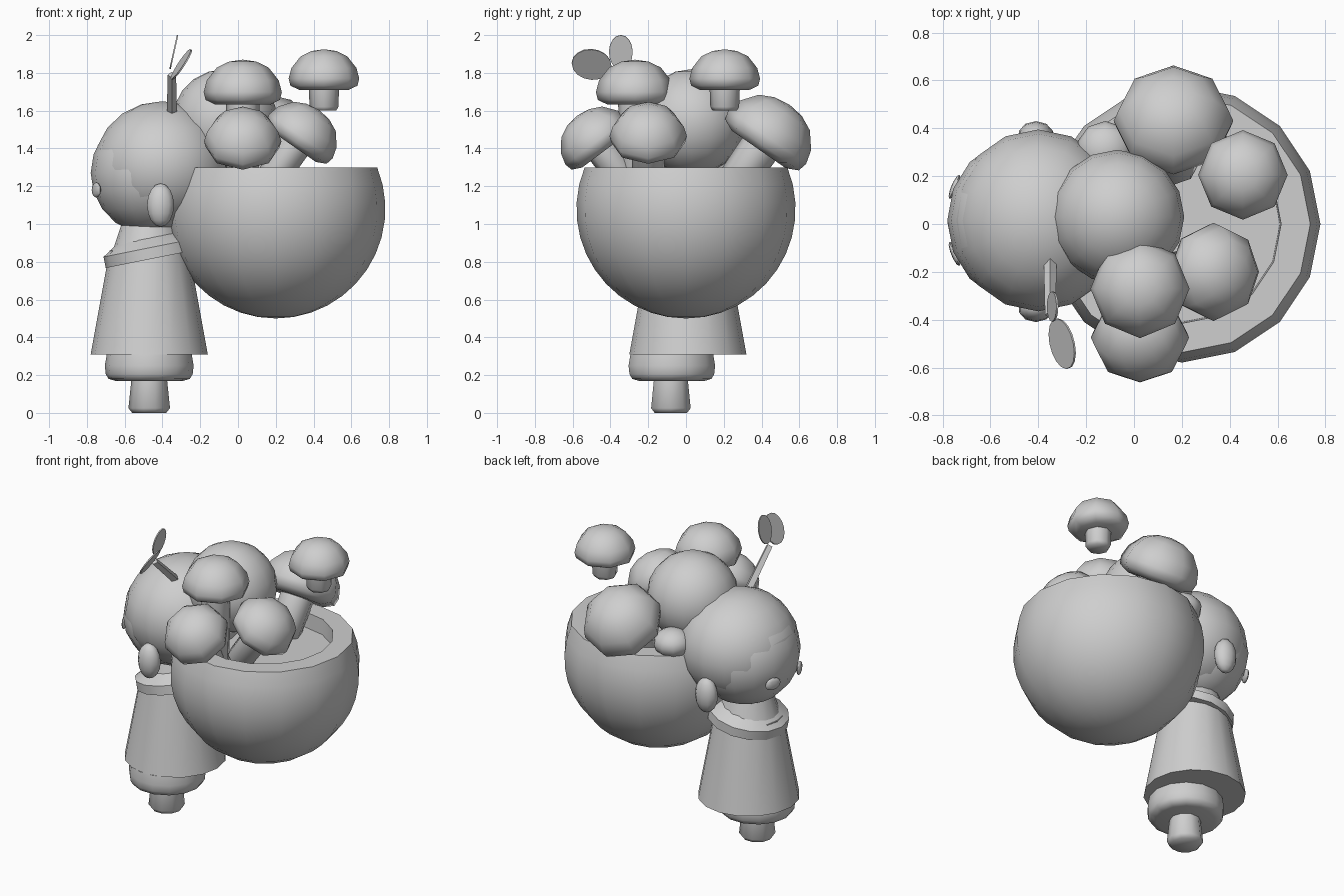
import bpy, bmesh, math
from mathutils import Vector, Matrix

if "Cube" in bpy.data.objects:
    bpy.data.objects.remove(bpy.data.objects["Cube"])

grey = bpy.data.materials.new("plain_grey")
grey.diffuse_color = (0.62, 0.62, 0.62, 1)
grey.use_nodes = True
grey.node_tree.nodes["Principled BSDF"].inputs["Base Color"].default_value = grey.diffuse_color


def finish(name, bm, angle=45):
    bmesh.ops.remove_doubles(bm, verts=bm.verts, dist=1e-5)
    bmesh.ops.recalc_face_normals(bm, faces=bm.faces)
    me = bpy.data.meshes.new(name)
    bm.to_mesh(me)
    bm.free()
    me.materials.append(grey)
    ob = bpy.data.objects.new(name, me)
    bpy.context.collection.objects.link(ob)
    bpy.ops.object.select_all(action='DESELECT')
    ob.select_set(True)
    bpy.context.view_layer.objects.active = ob
    bpy.ops.object.shade_smooth_by_angle(angle=math.radians(angle))
    return ob


def lathe(name, profile, loc, sides=16, tilt=None, angle=45):
    """Spin (radius, height) points about a local z axis, then tilt and move."""
    bm = bmesh.new()
    rows = [[bm.verts.new((r * math.cos(2 * math.pi * i / sides),
                           r * math.sin(2 * math.pi * i / sides), z))
             for i in range(sides)] for r, z in profile]
    for a, b in zip(rows, rows[1:]):
        for i in range(sides):
            j = (i + 1) % sides
            bm.faces.new((a[i], a[j], b[j], b[i]))
    m = Matrix.Translation(loc)
    if tilt:
        m = m @ Vector((0, 0, 1)).rotation_difference(Vector(tilt)).to_matrix().to_4x4()
    bmesh.ops.transform(bm, matrix=m, verts=bm.verts)
    return finish(name, bm, angle)


def ball(name, loc, radii, seg=16, rings=10, turn=0):
    bm = bmesh.new()
    m = (Matrix.Translation(loc) @ Matrix.Rotation(turn, 4, 'Z')
         @ Matrix.Diagonal((*radii, 1)))
    bmesh.ops.create_uvsphere(bm, u_segments=seg, v_segments=rings, radius=1, matrix=m)
    return finish(name, bm, 60)


def mushroom(name, base, R, stem, tilt=(0, 0, 1)):
    cap = [(0, 0), (.7, 0), (.95, .12), (1, .32), (.92, .62), (.66, .95), (.35, 1.1), (0, 1.15)]
    lathe(name + "_cap", [(r * R, z * R) for r, z in cap], base, 8, tilt, 70)
    r = .43 * R
    lathe(name + "_stem", [(0, .02), (r, .02), (r * .95, -stem + .02),
                           (r * .8, -stem), (0, -stem)], base, 8, tilt, 70)


# big bowl with a shallow hollow
R, cz = .58, 1.08
arc = [math.radians(-90 + k * 112.3 / 12) for k in range(13)]
bowl = [(max(R * math.cos(a), 0), cz + R * math.sin(a)) for a in arc]
bowl += [(.415, 1.3), (.41, 1.2), (0, 1.2)]
lathe("bowl", bowl, (.2, 0, 0))

# leg, trouser hem and coat
lathe("leg", [(0, 0), (.09, 0), (.11, .025), (.095, .17), (.095, .2), (0, .2)],
      (-.47, -.08, 0), 10, None, 70)
lathe("trouser_hem", [(0, .17), (.18, .17), (.215, .18), (.23, .205), (.235, .25),
                      (.225, .309), (0, .309)], (-.47, -.075, 0), 14, None, 70)
lathe("coat", [(0, .31), (.31, .31), (.21, .86), (0, .86)], (-.47, .01, 0))
lathe("collar", [(.19, -.05), (.25, -.05), (.25, .01), (.17, .06), (.19, -.05)],
      (-.465, .005, .865), 14, (-.2, 0, 1), 35)
lathe("neck", [(0, .84), (.2, .84), (.14, 1.02), (0, 1.02)], (-.47, .01, 0))

# head, hair, ears and eyes
ball("face", (-.46, .015, 1.27), (.32, .345, .325))
ball("hair", (-.40, .015, 1.31), (.36, .38, .34))
for side, s in (("right", -1), ("left", 1)):
    ball(side + "_ear", (-.41, .01 + s * .36, 1.1), (.075, .06, .115), 10, 8)
    ball(side + "_eye", (-.75, .015 + s * .14, 1.18), (.014, .055, .04), 10, 6, -s * .39)

# sprout on the head
a, b = Vector((-.35, -.12, 1.55)), Vector((-.35, -.38, 1.79))
lathe("sprout_stem", [(0, 0), (.028, 0), (.022, (b - a).length), (0, (b - a).length)],
      a, 4, b - a, 30)


def leaf(name, centre, u, v):
    bm = bmesh.new()
    c, u, v = Vector(centre), Vector(u), Vector(v)
    n = u.cross(v).normalized() * .004
    loops = []
    for s in (-1, 1):
        loops.append([bm.verts.new(c + n * s + u * math.cos(t * math.pi / 8)
                                   + v * math.sin(t * math.pi / 8)) for t in range(16)])
        bm.faces.new(loops[-1])
    for i in range(16):
        j = (i + 1) % 16
        bm.faces.new((loops[0][i], loops[0][j], loops[1][j], loops[1][i]))
    finish(name, bm)


leaf("sprout_leaf_low", (-.3, -.5, 1.845), (.02, -.105, .005), (.05, 0, .08))
leaf("sprout_leaf_high", (-.34, -.345, 1.91), (0, .063, 0), (.02, 0, .09))

# mushrooms in the bowl
mushroom("upright_mushroom", (.025, -.27, 1.632), .207, .45)
mushroom("front_mushroom", (.025, -.435, 1.385), .205, .24, (0, -.6, .8))
mushroom("right_mushroom", (.295, -.2, 1.41), .205, .26, (.57, 0, .82))
mushroom("back_mushroom", (.165, .385, 1.395), .25, .26, (0, .57, .82))
mushroom("floating_mushroom", (.455, .205, 1.71), .187, .11)
ball("round_mushroom", (-.07, .03, 1.54), (.28, .28, .28), 16, 10)
ball("small_mushroom", (-.12, .31, 1.35), (.12, .12, .09), 10, 8)
